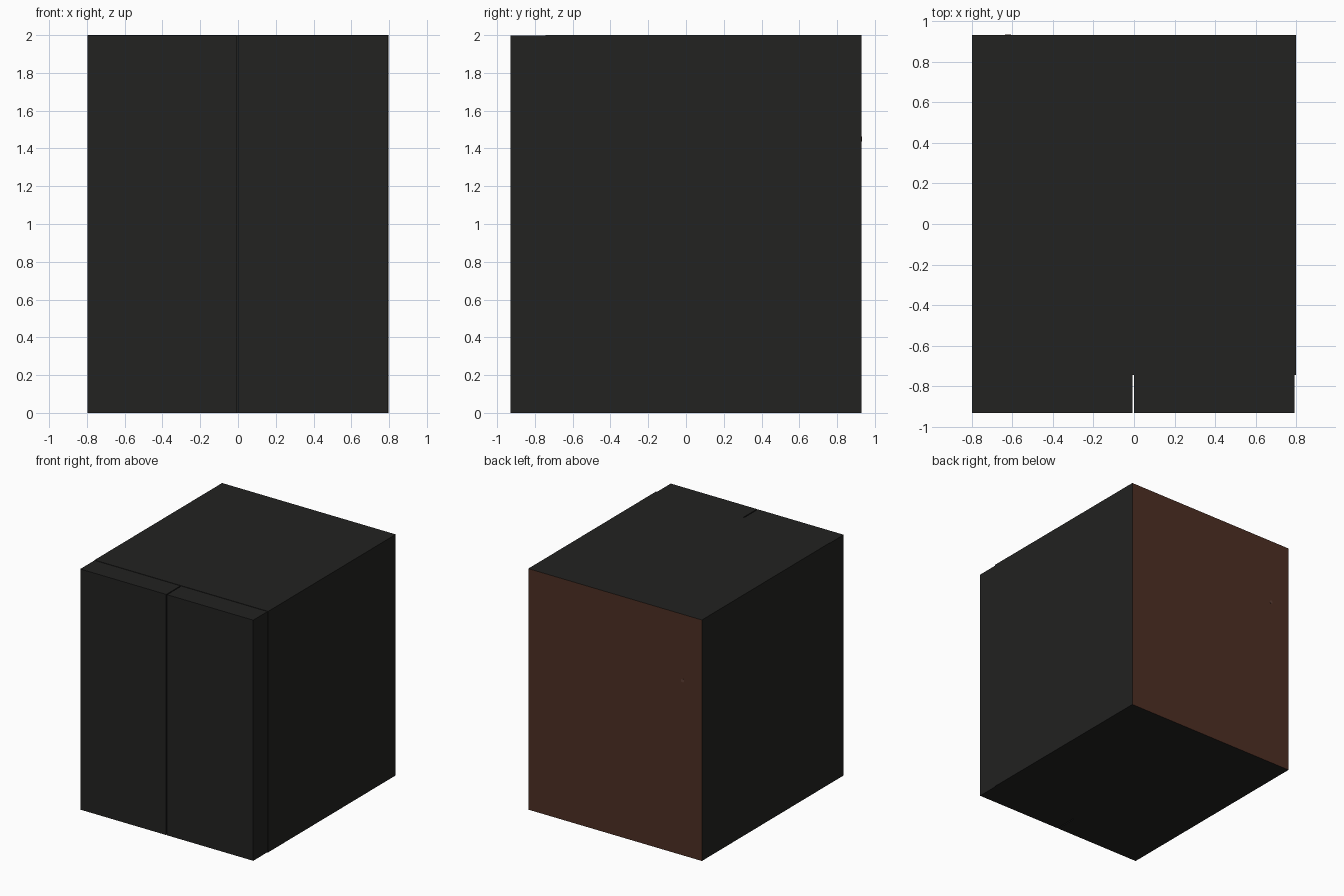
import bpy
from math import pi

if "Cube" in bpy.data.objects:
    bpy.data.objects.remove(bpy.data.objects["Cube"])


def material(name, rgb):
    m = bpy.data.materials.new(name)
    m.diffuse_color = (*rgb, 1)
    m.use_nodes = True
    m.node_tree.nodes["Principled BSDF"].inputs["Base Color"].default_value = m.diffuse_color
    return m


def box(name, lo, hi, mat):
    """Axis-aligned box between two corners."""
    centre = [(a + b) / 2 for a, b in zip(lo, hi)]
    bpy.ops.mesh.primitive_cube_add(size=1, location=centre)
    ob = bpy.context.object
    ob.name = name
    ob.scale = [b - a for a, b in zip(lo, hi)]
    bpy.ops.object.transform_apply(location=False, rotation=False, scale=True)
    ob.data.materials.append(mat)
    return ob


black = material("black_shell", (0.016, 0.016, 0.015))
brown = material("brown_back", (0.075, 0.028, 0.017))
light_brown = material("back_fitting", (0.11, 0.05, 0.035))

W, D = 0.797, 0.93      # half width, half depth
DOOR_BACK = -0.743      # plane where doors meet the cabinet

# Cabinet body, with the rear face finished in brown
body = box("cabinet_body", (-W, DOOR_BACK, 0), (W, D, 2), black)
body.data.materials.append(brown)
for face in body.data.polygons:
    if face.normal.y > 0.9:
        face.material_index = 1

# Pair of thick doors with a narrow gap between them
for name, x0, x1 in (("left_door", -W, -0.008), ("right_door", 0.0, 0.791)):
    box(name, (x0, -D, 0), (x1, DOOR_BACK, 1.997), black)

# Tiny round fitting on the rear panel
bpy.ops.mesh.primitive_cylinder_add(vertices=16, radius=0.014, depth=0.004,
                                    location=(-0.62, D, 1.45), rotation=(pi / 2, 0, 0))
fitting = bpy.context.object
fitting.name = "back_fitting"
fitting.data.materials.append(light_brown)
